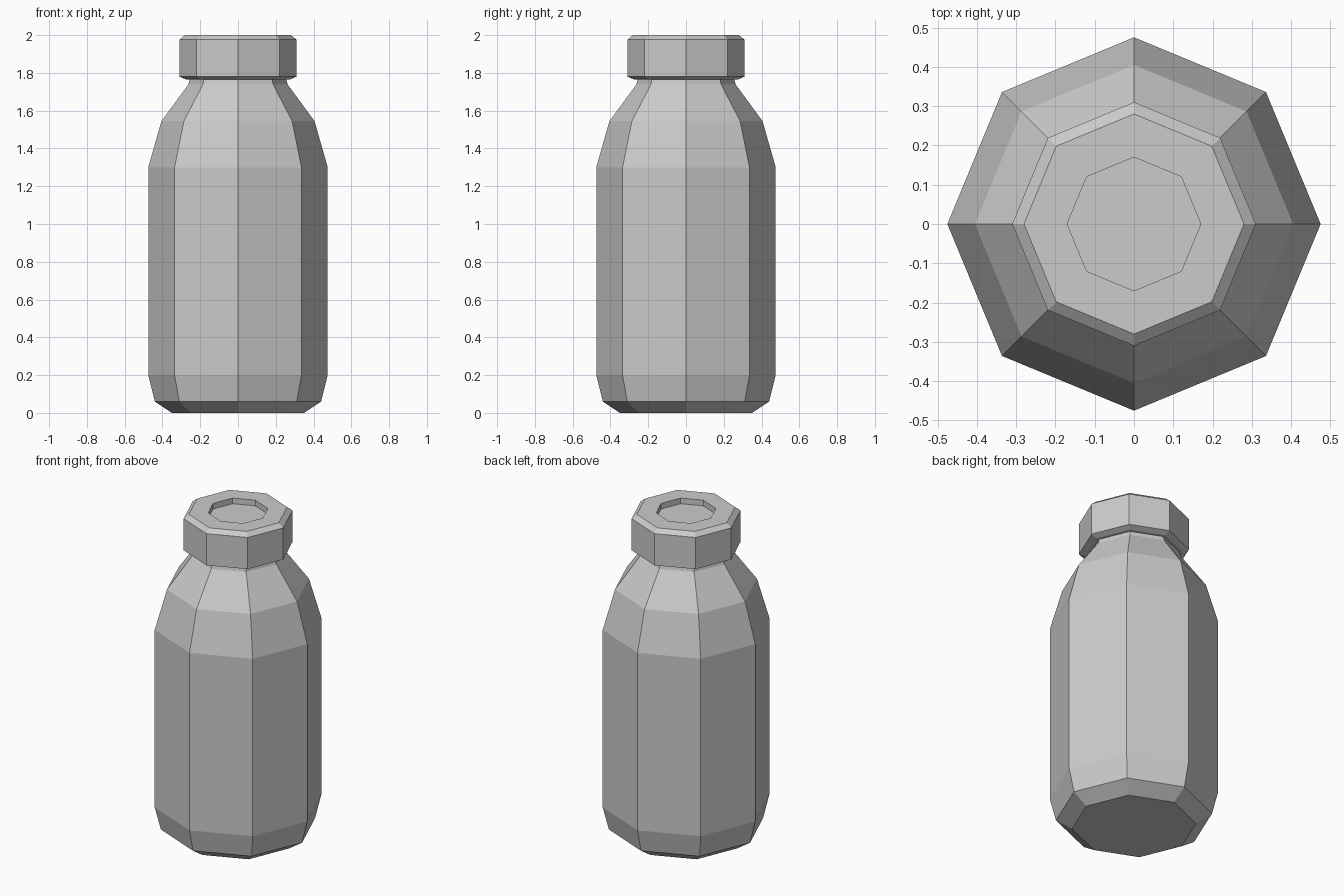
import bpy
import bmesh
from math import cos, sin, tau

cube = bpy.data.objects.get("Cube")
if cube:
    bpy.data.objects.remove(cube, do_unlink=True)

SIDES = 8

grey = bpy.data.materials.new("plain grey")
grey.use_nodes = True
colour = (0.6, 0.6, 0.6, 1)
grey.diffuse_color = colour
grey.node_tree.nodes["Principled BSDF"].inputs["Base Color"].default_value = colour


def turned(name, profile):
    """Closed octagonal solid from (radius, height) rings, bottom to top."""
    bm = bmesh.new()
    rings = [[bm.verts.new((r * cos(tau * i / SIDES), r * sin(tau * i / SIDES), z))
              for i in range(SIDES)] for r, z in profile]
    for low, high in zip(rings, rings[1:]):
        for i in range(SIDES):
            j = (i + 1) % SIDES
            bm.faces.new((low[i], low[j], high[j], high[i]))
    bm.faces.new(rings[0][::-1])
    bm.faces.new(rings[-1])
    mesh = bpy.data.meshes.new(name)
    bm.to_mesh(mesh)
    bm.free()
    mesh.materials.append(grey)
    obj = bpy.data.objects.new(name, mesh)
    bpy.context.collection.objects.link(obj)
    return obj


# Bottle with bevelled foot, straight body, shoulder and short neck
turned("bottle_body", [(0.35, 0), (0.44, 0.06), (0.475, 0.2), (0.475, 1.3),
                       (0.405, 1.545), (0.262, 1.74), (0.25, 1.79)])

# Bevelled cap with a recessed top
turned("bottle_cap", [(0.275, 1.765), (0.31, 1.78), (0.31, 1.976), (0.28, 2.0),
                      (0.17, 2.0), (0.17, 1.965)])
